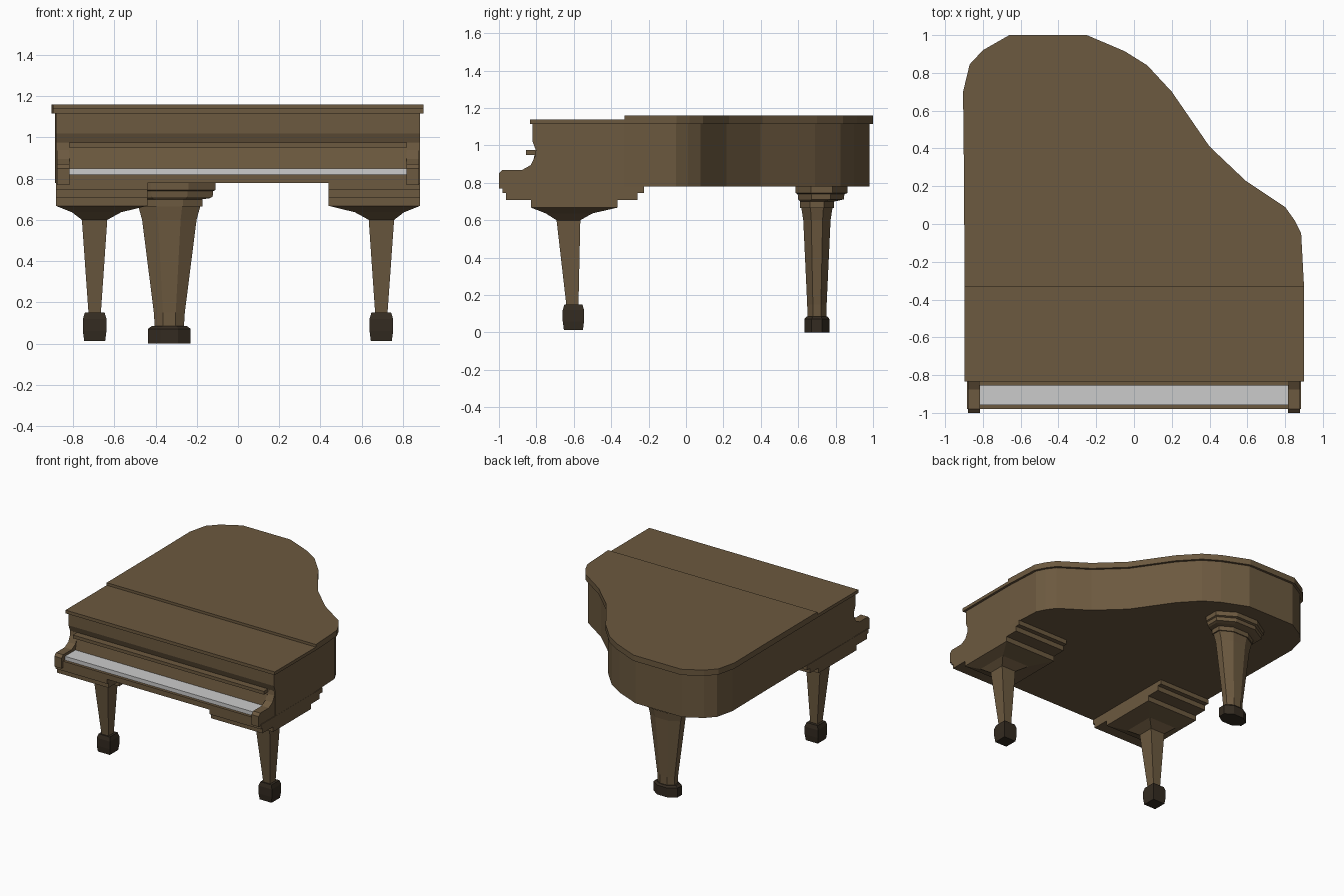
import bpy, bmesh, math
from mathutils import Vector

if "Cube" in bpy.data.objects:
    bpy.data.objects.remove(bpy.data.objects["Cube"])


def material(name, rgb):
    m = bpy.data.materials.new(name)
    m.diffuse_color = (*rgb, 1)
    m.use_nodes = True
    m.node_tree.nodes["Principled BSDF"].inputs["Base Color"].default_value = m.diffuse_color
    return m


WOOD = material("walnut", (0.15, 0.1, 0.05))
DARK = material("dark_wood", (0.034, 0.024, 0.015))


def loft(name, sections, mat=None):
    """Closed flat-faced solid through matching rings of 3D points."""
    bm = bmesh.new()
    rings = [[bm.verts.new(p) for p in s] for s in sections]
    n = len(rings[0])
    for a, b in zip(rings, rings[1:]):
        for i in range(n):
            j = (i + 1) % n
            bm.faces.new((a[i], a[j], b[j], b[i]))
    bm.faces.new(rings[0])
    bm.faces.new(rings[-1])
    bmesh.ops.recalc_face_normals(bm, faces=bm.faces)
    me = bpy.data.meshes.new(name)
    bm.to_mesh(me)
    bm.free()
    ob = bpy.data.objects.new(name, me)
    bpy.context.collection.objects.link(ob)
    if mat:
        me.materials.append(mat)
    return ob


def prism(name, outline, z0, z1, mat=WOOD):
    return loft(name, [[(x, y, z) for x, y in outline] for z in (z0, z1)], mat)


def side_profile(name, yz, x0, x1, mat=WOOD):
    return loft(name, [[(x, y, z) for y, z in yz] for x in (x0, x1)], mat)


def rect(x0, x1, y0, y1, z):
    return [(x0, y0, z), (x1, y0, z), (x1, y1, z), (x0, y1, z)]


def box(name, x0, x1, y0, y1, z0, z1, mat=WOOD):
    return loft(name, [rect(x0, x1, y0, y1, z0), rect(x0, x1, y0, y1, z1)], mat)


def octagon(cx, cy, rx, ry, z):
    k = 1 / math.cos(math.pi / 8)
    return [(cx + rx * k * math.cos(a), cy + ry * k * math.sin(a), z)
            for a in (math.pi / 8 + i * math.pi / 4 for i in range(8))]


def inset(points, d):
    """Mitred inset of a counter-clockwise outline."""
    out = []
    for i, p in enumerate(points):
        p = Vector(p)
        e0 = (p - Vector(points[i - 1])).normalized()
        e1 = (Vector(points[(i + 1) % len(points)]) - p).normalized()
        n0, n1 = Vector((-e0.y, e0.x)), Vector((-e1.y, e1.x))
        q = p + (n0 + n1) * d / (1 + n0.dot(n1))
        out.append((q.x, q.y))
    return out


# Curved rear lid and matching case
curve = [(0.90, -0.33), (0.885, -0.05), (0.85, 0.02), (0.80, 0.09), (0.59, 0.23),
         (0.40, 0.41), (0.20, 0.70), (0.07, 0.84), (-0.05, 0.915), (-0.25, 1.0),
         (-0.66, 1.0), (-0.80, 0.92), (-0.87, 0.845), (-0.905, 0.70), (-0.90, 0.25),
         (-0.897, -0.33)]
prism("rear_lid", curve, 1.115, 1.16)
box("front_lid", -0.897, 0.90, -0.835, -0.33, 1.115, 1.14)
case = inset([(-0.90, -0.82), (0.90, -0.82)] + curve, 0.018)
prism("case", case, 0.78, 1.115)

# Front fascia, fallboard and shelf
side_profile("front_fascia", [(-0.79, 1.115), (-0.82, 1.115), (-0.82, 1.02),
                              (-0.803, 0.975), (-0.79, 0.975)], -0.882, 0.882)
side_profile("fallboard", [(-0.79, 0.95), (-0.81, 0.95), (-0.83, 0.85), (-0.79, 0.85)],
             -0.82, 0.82)
box("shelf", -0.82, 0.82, -0.855, -0.79, 0.95, 0.975)

# Keyboard
box("keybed", -0.82, 0.82, -0.98, -0.79, 0.78, 0.82)
box("keys", -0.818, 0.818, -0.958, -0.79, 0.82, 0.85, None)

arm = [(-0.79, 0.972), (-0.803, 0.972), (-0.808, 0.94), (-0.83, 0.895), (-0.875, 0.87),
       (-0.98, 0.87), (-1.0, 0.85), (-1.0, 0.77), (-0.79, 0.77)]

for side, s in (("left", -1), ("right", 1)):
    # Key cheek
    side_profile(side + "_arm", arm, s * 0.816, s * 0.878)
    # Stepped block over each front leg
    for i, (y0, y1, z0, z1) in enumerate([(-0.98, -0.225, 0.745, 0.78),
                                          (-0.962, -0.26, 0.707, 0.745),
                                          (-0.83, -0.365, 0.668, 0.707)]):
        box(f"{side}_leg_block_{i + 1}", s * 0.44, s * 0.883, y0, y1, z0, z1)
    # Flared, tapered front leg
    loft(side + "_front_leg", [rect(s * a, s * b, y0, y1, z) for a, b, y0, y1, z in [
        (0.44, 0.883, -0.83, -0.365, 0.668),
        (0.567, 0.805, -0.75, -0.50, 0.637),
        (0.634, 0.757, -0.692, -0.565, 0.60),
        (0.665, 0.725, -0.64, -0.575, 0.148)]], WOOD)
    # Bulged foot
    loft(side + "_front_foot", [rect(s * (0.695 - r), s * (0.695 + r), -0.602 - r, -0.602 + r, z)
                                for r, z in [(0.048, 0.15), (0.057, 0.12),
                                             (0.057, 0.06), (0.051, 0.013)]], DARK)

# Octagonal rear leg with stepped cap
cx = -0.333
loft("rear_leg_cap", [octagon(cx, cy, rx, ry, z) for cy, rx, ry, z in [
    (0.725, 0.223, 0.139, 0.78), (0.725, 0.223, 0.139, 0.745),
    (0.722, 0.213, 0.125, 0.74), (0.722, 0.210, 0.122, 0.712),
    (0.71, 0.195, 0.105, 0.705), (0.70, 0.160, 0.090, 0.70),
    (0.70, 0.160, 0.090, 0.665)]], WOOD)
loft("rear_leg", [octagon(cx, 0.70, rx, ry, z) for rx, ry, z in [
    (0.150, 0.083, 0.665), (0.132, 0.073, 0.60),
    (0.075, 0.052, 0.15), (0.070, 0.050, 0.07)]], WOOD)
loft("rear_foot", [octagon(cx, 0.70, rx, ry, z) for rx, ry, z in [
    (0.085, 0.056, 0.085), (0.103, 0.067, 0.072), (0.103, 0.067, 0)]], DARK)
